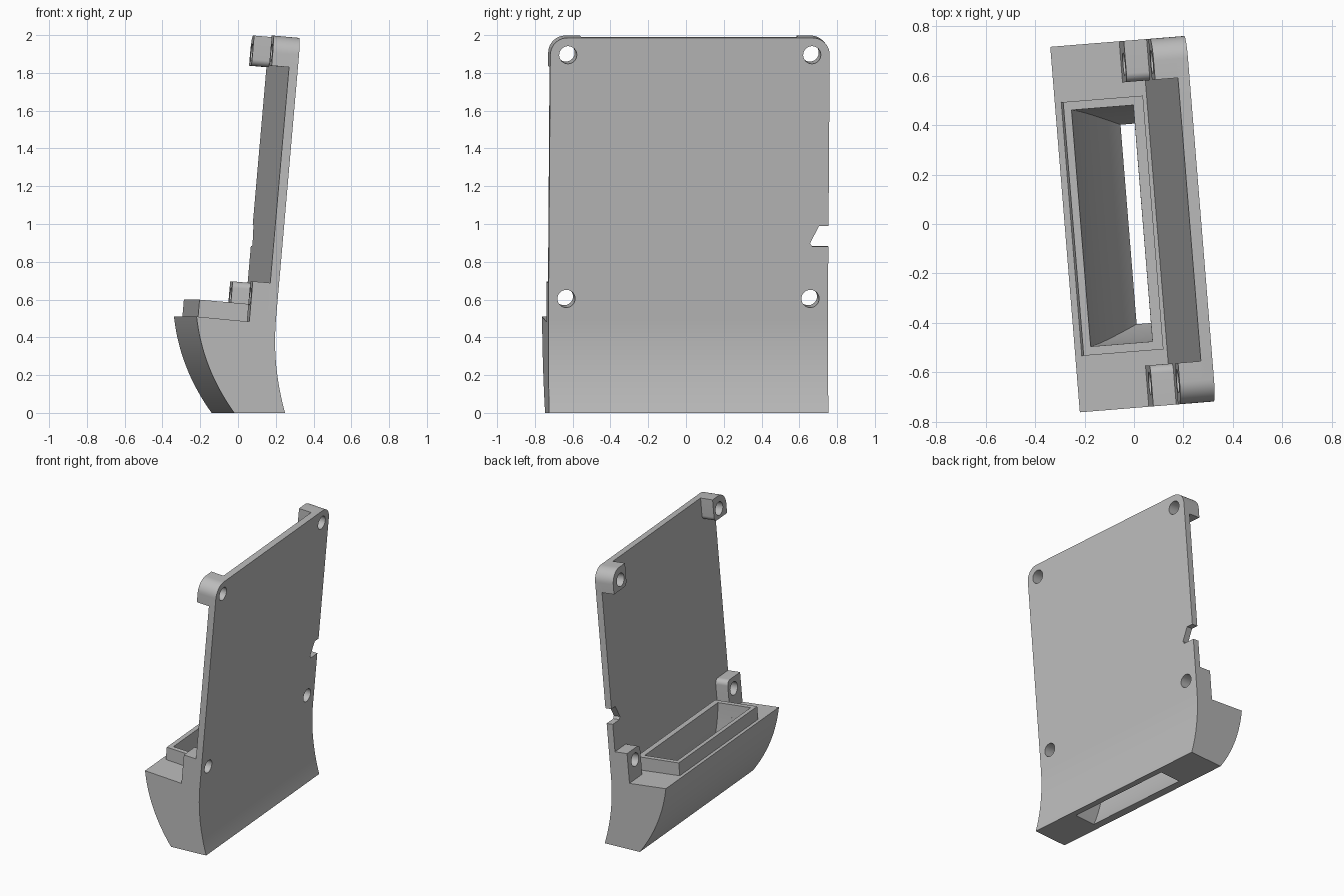
import bpy, bmesh
from math import radians, sin, cos
from mathutils import Matrix, Vector

cube = bpy.data.objects.get("Cube")
if cube:
    bpy.data.objects.remove(cube, do_unlink=True)

grey = bpy.data.materials.new("light grey")
grey.use_nodes = True
colour = (0.5, 0.5, 0.5, 1)
grey.diffuse_color = colour
grey.node_tree.nodes["Principled BSDF"].inputs["Base Color"].default_value = colour

TURN = Matrix.Rotation(radians(4.63), 4, "Z")
TILT = Matrix.Translation((0.142, 0, 0.5)) @ Matrix.Rotation(radians(5), 4, "Y")
HALF, THICK, TOP, SHELF = 0.742, 0.047, 1.491, -0.03
BOSS_IN, BOSS_V, BOSS_N = 0.575, 0.658, -0.14


def finish(bm, name, matrix):
    bmesh.ops.recalc_face_normals(bm, faces=bm.faces)
    mesh = bpy.data.meshes.new(name)
    bm.to_mesh(mesh)
    bm.free()
    mesh.transform(TURN @ matrix)
    mesh.materials.append(grey)
    obj = bpy.data.objects.new(name, mesh)
    bpy.context.collection.objects.link(obj)
    return obj


def prism(points, offset):
    """Extrude a closed outline along an offset vector."""
    bm = bmesh.new()
    face = bm.faces.new([bm.verts.new(p) for p in points])
    new = bmesh.ops.extrude_face_region(bm, geom=[face])["geom"]
    verts = [g for g in new if isinstance(g, bmesh.types.BMVert)]
    bmesh.ops.translate(bm, verts=verts, vec=offset)
    return bm


def block(n0, n1, v0, v1, w0, w1):
    return prism([(n0, v0, w0), (n0, v1, w0), (n0, v1, w1), (n0, v0, w1)], (n1 - n0, 0, 0))


def round_edges(bm, test, radius):
    edges = [e for e in bm.edges if test(e.verts[0].co) and test(e.verts[1].co)]
    bmesh.ops.bevel(bm, geom=edges, offset=radius, segments=10, profile=0.5, affect="EDGES")


def bezier(a, b, c, steps=20):
    a, b, c = Vector(a), Vector(b), Vector(c)
    return [a * (1 - t) ** 2 + b * 2 * t * (1 - t) + c * t * t
            for t in (i / steps for i in range(steps + 1))]


def tilted(n, w):
    p = TILT @ Vector((n, 0, w))
    return Vector((p.x, p.z))


def cut(obj, cutters):
    bpy.context.view_layer.objects.active = obj
    for c in cutters:
        mod = obj.modifiers.new("cut", "BOOLEAN")
        mod.operation, mod.solver, mod.object = "DIFFERENCE", "EXACT", c
        bpy.ops.object.modifier_apply(modifier=mod.name)


# Plate and curved foot, one side profile
profile = bezier((-0.08, 0), (-0.25, 0.235), (-0.28, 0.51))
profile += [tilted(-THICK, SHELF), tilted(-THICK, TOP), tilted(0, TOP)]
profile += bezier(tilted(0, 0), (0.12, 0.25), (0.19, 0))
bm = prism([(p.x, -HALF, p.y) for p in profile], (0, 2 * HALF, 0))
for end in (-HALF, HALF):
    round_edges(bm, lambda c: c.z > 1.95 and abs(c.y - end) < 0.001, 0.09)
body = finish(bm, "plate_and_foot", Matrix())

# Raised rim around the duct opening
rim = finish(block(-0.395, -0.07, -0.515, 0.515, SHELF - 0.01, 0.065), "duct_rim", TILT)

# Screw bosses at the four corners
bosses = []
for end, side in ((-1, "front"), (1, "back")):
    for level, low, high in (("lower", SHELF - 0.01, 0.185), ("upper", TOP - 0.16, TOP)):
        v0, v1 = sorted((end * BOSS_IN, end * HALF))
        bm = block(BOSS_N, -0.002, v0, v1, low, high)
        if level == "upper":
            round_edges(bm, lambda c: c.z > high - 0.001 and abs(c.y) > HALF - 0.001, 0.09)
            round_edges(bm, lambda c: c.z < low + 0.001 and abs(c.y) < BOSS_IN + 0.001, 0.035)
        else:
            round_edges(bm, lambda c: c.z > high - 0.001 and abs(c.y) < BOSS_IN + 0.001, 0.035)
        bosses.append(finish(bm, f"{side}_{level}_boss", TILT))

# Screw hole cutters
holes = []
for v in (-0.648, 0.648):
    for w in (0.105, 1.4):
        bm = bmesh.new()
        bmesh.ops.create_cone(bm, cap_ends=True, segments=32, radius1=0.047, radius2=0.047, depth=0.4)
        place = Matrix.Translation((-0.07, v, w)) @ Matrix.Rotation(radians(90), 4, "Y")
        holes.append(finish(bm, "hole_cutter", TILT @ place))

# Edge notch cutter
outline = [(0.8, 0.382), (0.655, 0.382), (0.645, 0.4), (0.692, 0.492), (0.8, 0.492)]
notch = finish(prism([(-0.1, v, w) for v, w in outline], (0.2, 0, 0)), "notch_cutter", TILT)

# Duct cutter: rectangular sections that narrow and curve towards the bottom
inner = bezier((-0.022, 0), (-0.175, 0.23), tilted(-0.364, 0.065))
outer = bezier((0.145, 0), (0.03, 0.25), tilted(-0.112, 0.065))
spread = bezier((0.405, 0), (0.475, 0.25), (0.48, 0.55))
step = Vector((0.003, 0.035))
sections = [(inner[0] + Vector((0.02, -0.03)), outer[0] + Vector((0.01, -0.03)), 0.4)]
sections += [(a, b, s.x) for a, b, s in zip(inner, outer, spread)]
sections += [(inner[-1] + step, outer[-1] + step, 0.48)]
bm = bmesh.new()
rings = [[bm.verts.new((p.x, v, p.y)) for p, v in ((a, -s), (b, -s), (b, s), (a, s))]
         for a, b, s in sections]
for r0, r1 in zip(rings, rings[1:]):
    for i in range(4):
        j = (i + 1) % 4
        bm.faces.new((r0[i], r0[j], r1[j], r1[i]))
bm.faces.new(rings[0])
bm.faces.new(rings[-1])
duct = finish(bm, "duct_cutter", Matrix())

# Cut everything, then drop the cutters
cut(body, holes + [notch, duct])
cut(rim, [duct])
for boss in bosses:
    cut(boss, holes)
for c in holes + [notch, duct]:
    bpy.data.objects.remove(c, do_unlink=True)

bpy.ops.object.select_all(action="DESELECT")
for obj in [body, rim] + bosses:
    obj.select_set(True)
bpy.context.view_layer.objects.active = body
bpy.ops.object.shade_smooth_by_angle(angle=radians(30))
